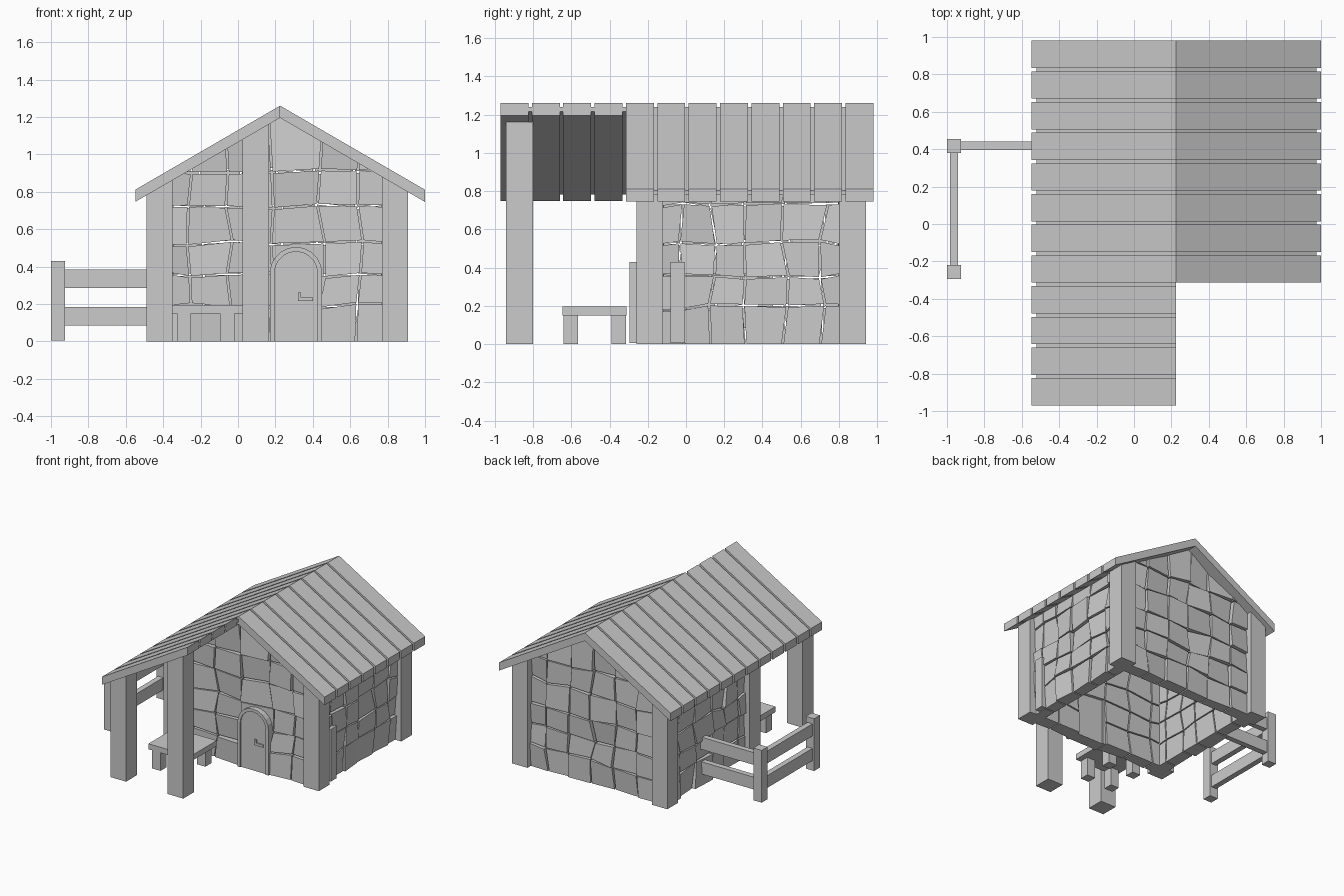
import bpy, bmesh, math, random
from mathutils import Vector

if "Cube" in bpy.data.objects:
    bpy.data.objects.remove(bpy.data.objects["Cube"])

random.seed(4)
RX, TOP, UNDER, K = 0.225, 1.26, 1.195, 0.58   # ridge x, ridge heights, slope


def finish(name, bm):
    bmesh.ops.recalc_face_normals(bm, faces=bm.faces)
    me = bpy.data.meshes.new(name)
    bm.to_mesh(me)
    bm.free()
    ob = bpy.data.objects.new(name, me)
    bpy.context.collection.objects.link(ob)
    return ob


def hexa(bm, pts):
    # eight corners: one ring of four, then the opposite ring
    v = [bm.verts.new(p) for p in pts]
    for f in ((0, 1, 2, 3), (7, 6, 5, 4), (0, 4, 5, 1), (1, 5, 6, 2), (2, 6, 7, 3), (3, 7, 4, 0)):
        bm.faces.new([v[i] for i in f])


def clip_to_roof(bm):
    # trim everything above the underside of both slopes
    for s in (-1, 1):
        r = bmesh.ops.bisect_plane(bm, geom=bm.verts[:] + bm.edges[:] + bm.faces[:],
                                   plane_co=(RX, 0, UNDER), plane_no=Vector((s * K, 0, 1)).normalized(),
                                   clear_outer=True)
        cut = [e for e in r['geom_cut'] if isinstance(e, bmesh.types.BMEdge)]
        if cut:
            bmesh.ops.holes_fill(bm, edges=cut, sides=0)


def box(name, x0, x1, y0, y1, z0, z1, clip=False):
    bm = bmesh.new()
    hexa(bm, [(x, y, z) for z in (z0, z1) for x, y in ((x0, y0), (x1, y0), (x1, y1), (x0, y1))])
    if clip:
        clip_to_roof(bm)
    return finish(name, bm)


def prism(name, profile, y0, y1):
    # x-z profile extruded along y
    bm = bmesh.new()
    f = bm.faces.new([bm.verts.new((x, y0, z)) for x, z in profile])
    r = bmesh.ops.extrude_face_region(bm, geom=[f])
    for v in r['geom']:
        if isinstance(v, bmesh.types.BMVert):
            v.co.y = y1
    return finish(name, bm)


# Roof: planks with grooves between, over a thinner inset sheet
def slope(x0, x1, top, thick):
    z0, z1 = top - K * abs(x0 - RX), top - K * abs(x1 - RX)
    return [(x0, z0), (x1, z1), (x1, z1 - thick), (x0, z0 - thick)]


PITCH = (0.98 + 0.97 + 0.018) / 12
for side, x_eave, first in (("left", -0.547, 0), ("right", 1.0, 4)):
    for i in range(first, 12):
        y = -0.97 + i * PITCH
        prism(f"{side}_roof_plank", slope(RX, x_eave, TOP, TOP - UNDER), y, y + PITCH - 0.018)
    inset = 0.025 if x_eave > 0 else -0.025
    prism(f"{side}_roof_sheet", slope(RX, x_eave - inset, TOP - 0.022, 0.022),
          -0.96 + first * PITCH, 0.97)

# Corner posts and porch posts, cut to the roof line
for x in (-0.49, 0.77):
    for y in (-0.26, 0.80):
        box("corner_post", x, x + 0.14, y, y + 0.14, 0, 1.3, True)
for x in (-0.49, 0.025):
    box("porch_post", x, x + 0.14, -0.94, -0.80, 0, 1.3, True)


# Stone walls: irregular blocks on a jittered grid
def wall(name, cols, rows, place, skip=()):
    bm = bmesh.new()
    j = lambda a: random.uniform(-a, a)
    grid = [[(u + (j(0.022) if 0 < c < len(cols) - 1 else 0),
              v + (j(0.016) if 0 < r < len(rows) - 1 else 0))
             for c, u in enumerate(cols)] for r, v in enumerate(rows)]
    for r in range(len(rows) - 1):
        for c in range(len(cols) - 1):
            if (r, c) in skip:
                continue
            ring = [grid[r][c], grid[r][c + 1], grid[r + 1][c + 1], grid[r + 1][c]]
            cu = sum(p[0] for p in ring) / 4
            cv = sum(p[1] for p in ring) / 4
            g = 0.005
            ring = [(u - math.copysign(g, u - cu), v - (math.copysign(g, v - cv) if v > 0 else 0))
                    for u, v in ring]
            base, tu, tv = j(0.01), j(0.09), j(0.09)
            outer = [place(u, v, base + tu * (u - cu) + tv * (v - cv)) for u, v in ring]
            inner = [place(u, v, -0.10) for u, v in ring]
            hexa(bm, outer + inner)
    clip_to_roof(bm)
    return finish(name, bm)


rows = [0, 0.19, 0.355, 0.525, 0.725, 0.91, 1.2]
cols = [-0.38, -0.27, -0.05, 0.175, 0.445, 0.65, 0.80]
side_cols = [-0.15, -0.03, 0.14, 0.31, 0.52, 0.72, 0.83]
wall("front_stone_wall", cols, rows, lambda u, v, d: (u, -0.215 - d, v), {(0, 3), (1, 3)})
wall("back_stone_wall", [-0.38, -0.2, 0.02, 0.22, 0.42, 0.62, 0.80], rows,
     lambda u, v, d: (u, 0.895 + d, v))
wall("right_stone_wall", side_cols, rows[:5] + [0.9], lambda u, v, d: (0.865 + d, u, v))
wall("left_stone_wall", side_cols, rows[:5] + [0.9], lambda u, v, d: (-0.445 - d, u, v))


# Arched door, frame and handle
def arch(r):
    return [(0.31 + r * math.cos(math.pi * i / 10), 0.365 + r * math.sin(math.pi * i / 10))
            for i in range(11)]


outer = [(0.45, 0)] + arch(0.14) + [(0.17, 0)]
inner = [(0.425, 0)] + arch(0.115) + [(0.195, 0)]
prism("door_frame", outer + inner[::-1], -0.25, -0.13)
prism("door", inner, -0.24, -0.14)
prism("door_handle", [(0.32, 0.26), (0.32, 0.215), (0.40, 0.215), (0.40, 0.235), (0.338, 0.235), (0.338, 0.26)],
      -0.252, -0.24)

# Bench under the porch
box("bench_seat", -0.355, 0.025, -0.645, -0.31, 0.15, 0.195)
for x in (-0.325, -0.095):
    for y in (-0.64, -0.39):
        box("bench_leg", x, x + 0.075, y, y + 0.075, 0, 0.15)

# Fence on the left, plus the post against the right wall
for x, y in ((-1.0, 0.38), (-1.0, -0.295), (0.818, -0.08)):
    box("fence_post", x, x + 0.075, y, y + 0.075, 0.005, 0.43)
for z in (0.085, 0.285):
    box("fence_side_rail", -0.985, -0.94, -0.225, 0.39, z, z + 0.1)
    box("fence_back_rail", -0.93, -0.44, 0.395, 0.44, z, z + 0.1)
